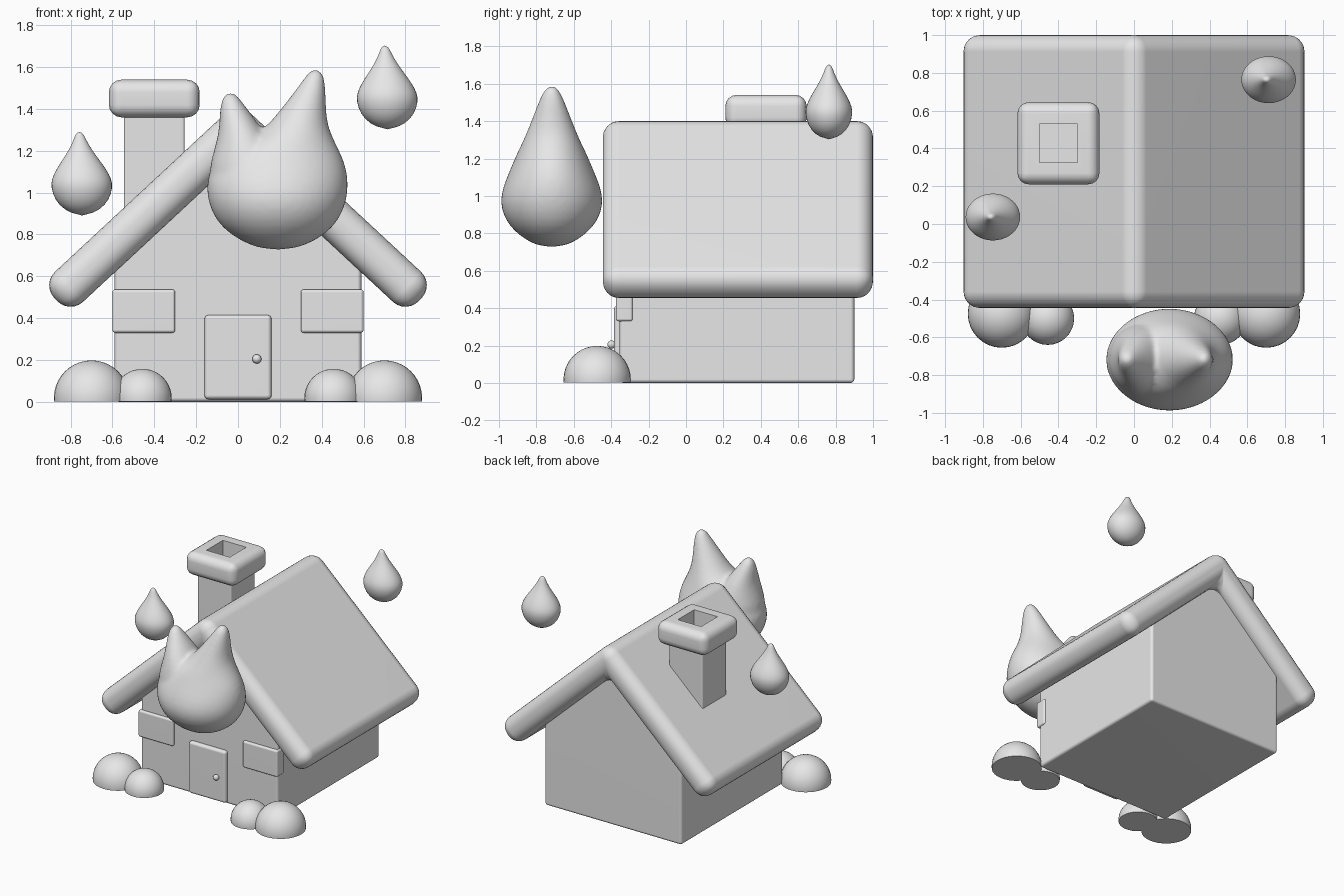
import bpy
import bmesh
from math import cos, sin, pi, radians

cube = bpy.data.objects.get("Cube")
if cube:
    bpy.data.objects.remove(cube, do_unlink=True)

clay = bpy.data.materials.new("light grey clay")
clay.use_nodes = True
clay.diffuse_color = (0.8, 0.8, 0.8, 1)
clay.node_tree.nodes["Principled BSDF"].inputs["Base Color"].default_value = (0.8, 0.8, 0.8, 1)


def finish(name, bm, angle=40):
    """Turn a bmesh into a smooth-shaded object."""
    bmesh.ops.recalc_face_normals(bm, faces=bm.faces)
    mesh = bpy.data.meshes.new(name)
    bm.to_mesh(mesh)
    bm.free()
    mesh.materials.append(clay)
    obj = bpy.data.objects.new(name, mesh)
    bpy.context.collection.objects.link(obj)
    bpy.ops.object.select_all(action='DESELECT')
    obj.select_set(True)
    bpy.context.view_layer.objects.active = obj
    bpy.ops.object.shade_smooth_by_angle(angle=radians(angle))
    return obj


def round_edges(bm, size, segments=4):
    if size:
        bmesh.ops.bevel(bm, geom=list(bm.edges), offset=size, segments=segments,
                        profile=0.5, affect='EDGES', clamp_overlap=True)


def box_mesh(x, y, z, bevel):
    """Rounded box from (low, high) ranges."""
    bm = bmesh.new()
    bmesh.ops.create_cube(bm, size=1)
    for v in bm.verts:
        v.co = [sum(r) / 2 + c * (r[1] - r[0]) for c, r in zip(v.co, (x, y, z))]
    round_edges(bm, bevel)
    return bm


def box(name, x, y, z, bevel):
    obj = finish(name, box_mesh(x, y, z, bevel))
    obj.modifiers.new("Weighted Normal", 'WEIGHTED_NORMAL').keep_sharp = True
    return obj


def extruded(name, outline, y0, y1, bevel, segments):
    """Extrude an x-z outline along y and round its edges."""
    bm = bmesh.new()
    face = bm.faces.new([bm.verts.new((x, y0, z)) for x, z in outline])
    made = bmesh.ops.extrude_face_region(bm, geom=[face])["geom"]
    for v in made:
        if isinstance(v, bmesh.types.BMVert):
            v.co.y = y1
    bmesh.ops.recalc_face_normals(bm, faces=bm.faces)
    round_edges(bm, bevel, segments)
    obj = finish(name, bm)
    obj.modifiers.new("Weighted Normal", 'WEIGHTED_NORMAL').keep_sharp = True


def loft(bm, sections, y, sides=20):
    """Stack of ellipses (z, left, right, depth), closed to a point at each end."""
    rings = []
    for z, left, right, depth in sections:
        cx, rx = (left + right) / 2, (right - left) / 2
        if depth == 0:
            rings.append([bm.verts.new((cx, y, z))] * sides)
        else:
            rings.append([bm.verts.new((cx + rx * cos(a), y + depth * sin(a), z))
                          for a in (2 * pi * i / sides for i in range(sides))])
    for low, high in zip(rings, rings[1:]):
        for i in range(sides):
            j = (i + 1) % sides
            corners = dict.fromkeys((low[i], low[j], high[j], high[i]))
            bm.faces.new(list(corners))


def mirrored(points):
    return points + [(-x, z) for x, z in reversed(points) if x != 0]


# House walls with gable ends
extruded("house_walls", mirrored([(0, 1.25), (0.59, 0.7), (0.59, 0)]), -0.355, 0.9, 0.02, 3)

# Thick folded roof
half = [(0, 1.435), (0.939, 0.562), (0.805, 0.418)]
extruded("roof", half + [(0, 1.167)] + [(-x, z) for x, z in reversed(half[1:])],
         -0.445, 1, 0.088, 6)

# Door, knob and window panels
box("door", (-0.16, 0.16), (-0.385, -0.3), (0.012, 0.415), 0.02)
bm = bmesh.new()
bmesh.ops.create_uvsphere(bm, u_segments=16, v_segments=10, radius=0.022)
bmesh.ops.translate(bm, verts=bm.verts, vec=(0.09, -0.398, 0.205))
finish("door_knob", bm)
box("left_window", (0.3, 0.6), (-0.375, -0.285), (0.33, 0.537), 0.014)
box("right_window", (-0.6, -0.3), (-0.375, -0.285), (0.33, 0.537), 0.014)

# Chimney shaft and hollow rounded cap
box("chimney_shaft", (-0.545, -0.255), (0.28, 0.575), (0.85, 1.38), 0.012)
bm = box_mesh((-0.617, -0.183), (0.21, 0.645), (1.36, 1.54), 0.06)
top = max(bm.faces, key=lambda f: f.calc_center_median().z + f.normal.z)
bmesh.ops.inset_region(bm, faces=[top], thickness=0.08)
made = bmesh.ops.extrude_face_region(bm, geom=[top])["geom"]
bmesh.ops.translate(bm, vec=(0, 0, -0.14),
                    verts=[v for v in made if isinstance(v, bmesh.types.BMVert)])
bmesh.ops.delete(bm, geom=[top], context='FACES')
finish("chimney_cap", bm).modifiers.new("Weighted Normal", 'WEIGHTED_NORMAL').keep_sharp = True

# Domed bushes on both sides of the door
for side, word in ((1, "left"), (-1, "right")):
    for size, x, y, r in (("large", 0.7, -0.475, 0.18), ("small", 0.457, -0.5, 0.14)):
        bm = bmesh.new()
        bmesh.ops.create_uvsphere(bm, u_segments=32, v_segments=20, radius=r)
        bmesh.ops.translate(bm, verts=bm.verts, vec=(side * x, y, 0.018))
        cut = bmesh.ops.bisect_plane(bm, geom=bm.verts[:] + bm.edges[:] + bm.faces[:],
                                     plane_co=(0, 0, 0.002), plane_no=(0, 0, 1), clear_inner=True)
        rim = [e for e in cut["geom_cut"] if isinstance(e, bmesh.types.BMEdge)]
        bmesh.ops.contextual_create(bm, geom=rim)
        finish(f"{word}_{size}_bush", bm)

# Floating drops with slightly bent tips
drop = [(0, 0), (0.03, 0.085), (0.08, 0.132), (0.14, 0.15), (0.18, 0.145), (0.225, 0.122),
        (0.27, 0.09), (0.32, 0.055), (0.365, 0.031), (0.395, 0.02), (0.408, 0)]
for name, x, y, z in (("right_drop", -0.745, 0.037, 0.885), ("left_drop", 0.715, 0.764, 1.297)):
    bm = bmesh.new()
    loft(bm, [(z + h, x - r - h * h * 0.08, x + r - h * h * 0.08, r * 0.86) for h, r in drop], y)
    sub = finish(name, bm, 180).modifiers.new("Subdivision", 'SUBSURF')
    sub.levels = sub.render_levels = 1

# Two-pointed flame, its horns fused into one soft body
body = [(0.725, 0.19, 0.19, 0), (0.74, 0.07, 0.31, 0.1), (0.8, -0.04, 0.42, 0.19),
        (0.87, -0.11, 0.485, 0.25), (0.96, -0.147, 0.522, 0.28), (1.05, -0.154, 0.53, 0.262),
        (1.14, -0.125, 0.515, 0.223), (1.22, -0.04, 0.475, 0.19), (1.29, 0.11, 0.44, 0.155),
        (1.36, 0.175, 0.422, 0.125), (1.45, 0.245, 0.42, 0.09), (1.53, 0.305, 0.417, 0.06),
        (1.575, 0.335, 0.405, 0.035), (1.595, 0.37, 0.37, 0)]
horn = [(0.95, 0.05, 0.05, 0), (1, -0.12, 0.3, 0.2), (1.1, -0.145, 0.26, 0.2),
        (1.2, -0.115, 0.2, 0.175), (1.29, -0.092, 0.125, 0.14), (1.36, -0.088, 0.075, 0.1),
        (1.42, -0.085, 0.03, 0.065), (1.465, -0.07, -0.003, 0.035), (1.485, -0.037, -0.037, 0)]
bm = bmesh.new()
loft(bm, body, -0.718, 32)
loft(bm, horn, -0.718, 32)
flame = finish("flame", bm, 180)
sub = flame.modifiers.new("Subdivision", 'SUBSURF')
sub.levels = sub.render_levels = 1
remesh = flame.modifiers.new("Remesh", 'REMESH')
remesh.mode = 'VOXEL'
remesh.voxel_size = 0.014
remesh.use_smooth_shade = True
soften = flame.modifiers.new("Smooth", 'SMOOTH')
soften.factor = 0.5
soften.iterations = 8
